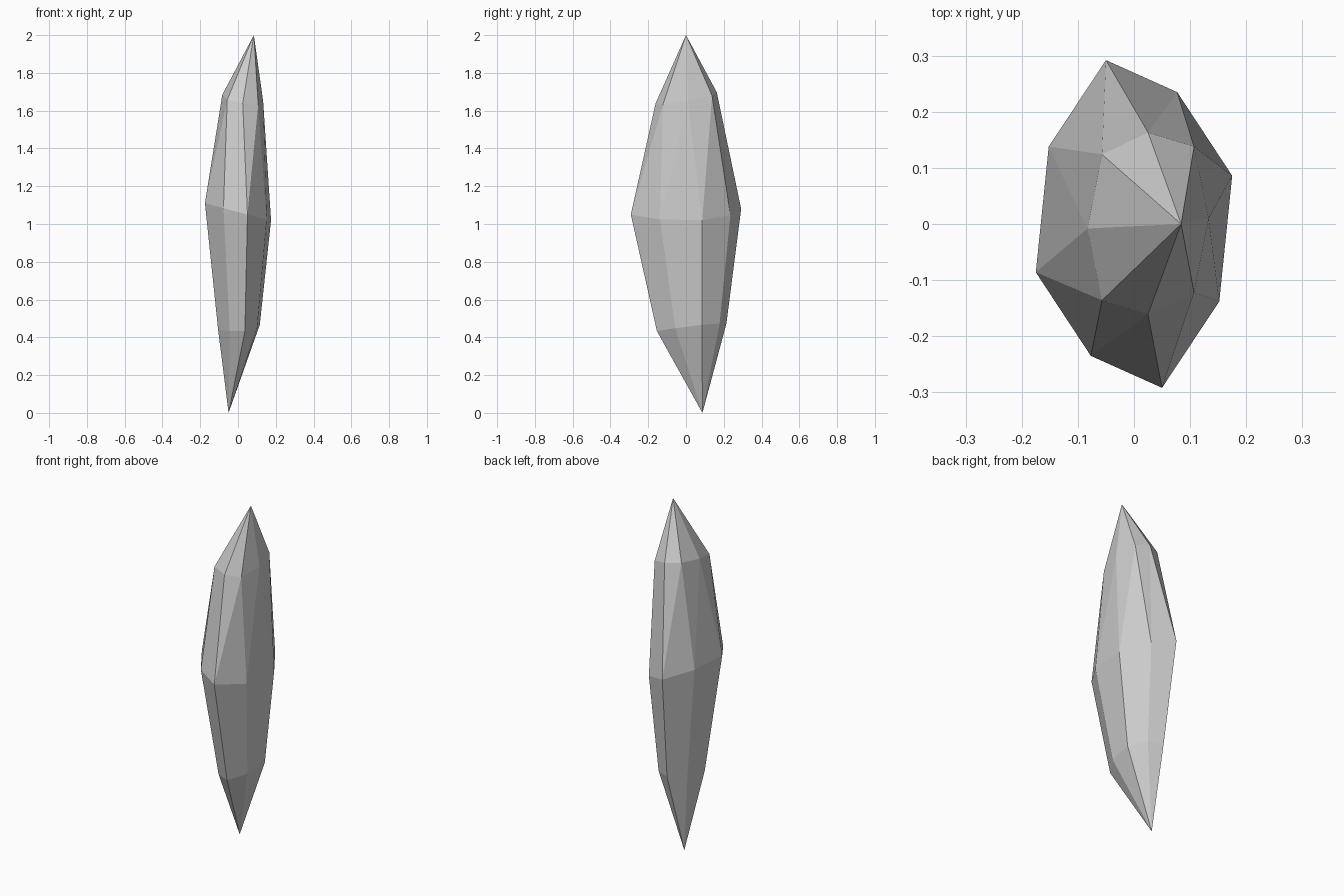
import bpy
import bmesh

if "Cube" in bpy.data.objects:
    bpy.data.objects.remove(bpy.data.objects["Cube"])

bm = bmesh.new()


def ring(half, centre, slope, scale=1.0):
    """Eight-sided point-symmetric ring on a tilted plane, from half its outline."""
    pts = half + [(-x, -y) for x, y in half]
    cx, cy, cz = centre
    return [bm.verts.new((cx + x * scale, cy + y * scale,
                          cz + (slope[0] * x + slope[1] * y) * scale)) for x, y in pts]


girdle_half = [(0.05, -0.292), (0.152, -0.138), (0.175, 0.086), (0.077, 0.235)]
crown_half = [(0.0, -0.162), (0.082, -0.123), (0.108, 0.009), (0.082, 0.137)]

# Rings: lower shoulder, widest girdle, twisted upper shoulder
lower = ring(girdle_half, (0.005, 0.03, 0.453), (0.06, 0.12), 0.63)
girdle = ring(girdle_half, (0, 0, 1.065), (-0.26, 0.007))
crown = ring(crown_half, (0.025, 0.001, 1.668), (-0.17, 0.18))

# End points
bottom = bm.verts.new((-0.05, 0.087, 0))
top = bm.verts.new((0.084, 0, 2))

# Facets
for i in range(8):
    j = (i + 1) % 8
    bm.faces.new((bottom, lower[j], lower[i]))
    bm.faces.new((lower[i], lower[j], girdle[j], girdle[i]))
    bm.faces.new((girdle[i], girdle[j], crown[j]))
    bm.faces.new((girdle[i], crown[j], crown[i]))
    bm.faces.new((crown[i], crown[j], top))

bmesh.ops.recalc_face_normals(bm, faces=bm.faces)
mesh = bpy.data.meshes.new("crystal_shard")
bm.to_mesh(mesh)
bm.free()
bpy.context.collection.objects.link(bpy.data.objects.new("crystal_shard", mesh))
